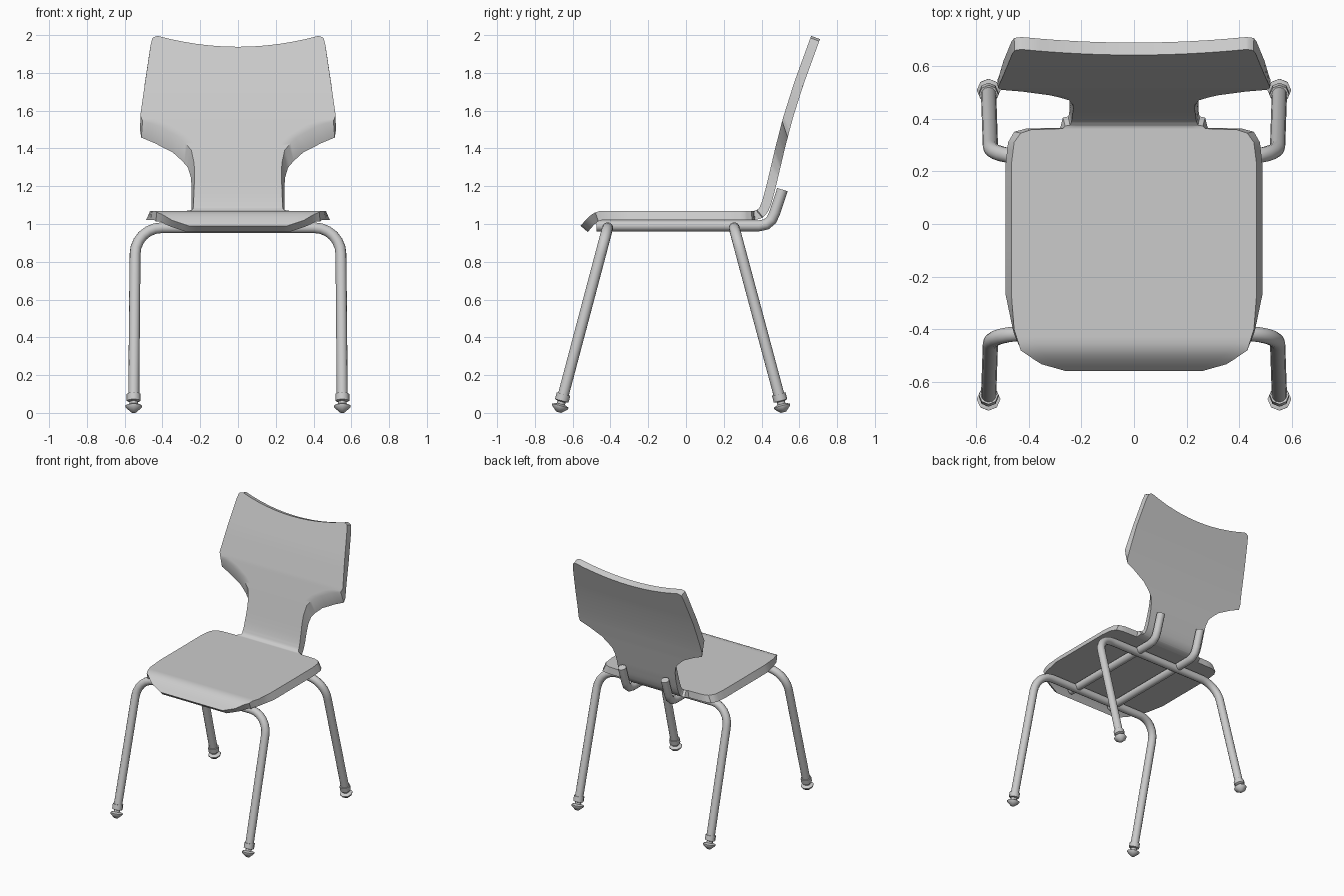
import bpy, bmesh, math
from mathutils import Vector

if "Cube" in bpy.data.objects:
    bpy.data.objects.remove(bpy.data.objects["Cube"])


def add_mesh(name, verts, faces, angle=40):
    me = bpy.data.meshes.new(name)
    me.from_pydata(verts, [], faces)
    bm = bmesh.new()
    bm.from_mesh(me)
    bmesh.ops.recalc_face_normals(bm, faces=bm.faces)
    bm.to_mesh(me)
    bm.free()
    ob = bpy.data.objects.new(name, me)
    bpy.context.collection.objects.link(ob)
    smooth(ob, angle)
    return ob


def smooth(ob, angle):
    bpy.ops.object.select_all(action='DESELECT')
    ob.select_set(True)
    bpy.context.view_layer.objects.active = ob
    bpy.ops.object.shade_smooth_by_angle(angle=math.radians(angle))


def tube(name, pts, r):
    cu = bpy.data.curves.new(name + "_path", 'CURVE')
    cu.dimensions = '3D'
    cu.bevel_depth = r
    cu.bevel_resolution = 4
    cu.use_fill_caps = True
    sp = cu.splines.new('POLY')
    sp.points.add(len(pts) - 1)
    for p, co in zip(sp.points, pts):
        p.co = (*co, 1)
    tmp = bpy.data.objects.new(name + "_path", cu)
    bpy.context.collection.objects.link(tmp)
    dg = bpy.context.evaluated_depsgraph_get()
    me = bpy.data.meshes.new_from_object(tmp.evaluated_get(dg))
    bpy.data.objects.remove(tmp)
    ob = bpy.data.objects.new(name, me)
    bpy.context.collection.objects.link(ob)
    smooth(ob, 50)
    return ob


# Side profile of the shell's upper surface: (parameter, y, z)
PROFILE = [(-.56, -.558, .99), (-.52, -.524, 1.03), (-.49, -.49, 1.058), (-.455, -.455, 1.07),
           (.37, .37, 1.07), (1.085, .388, 1.085), (1.12, .403, 1.12), (1.2, .425, 1.2),
           (1.4, .472, 1.4), (1.56, .513, 1.56), (1.75, .573, 1.75), (2.0, .664, 2.0)]
THICK = 0.05


def at(t):
    i = 0
    while i < len(PROFILE) - 2 and t > PROFILE[i + 1][0]:
        i += 1
    (a, y0, z0), (b, y1, z1) = PROFILE[i], PROFILE[i + 1]
    k = (t - a) / (b - a)
    return Vector((0, y0 + (y1 - y0) * k, z0 + (z1 - z0) * k))


def shell_point(t, x, off):
    # scooped top edge of the backrest
    t -= max(0, (t - 1.7) / .3) * .062 * max(0, 1 - (x / .44) ** 2)
    d = (at(t + .01) - at(t - .01)).normalized()
    p = at(t) + Vector((0, d.z, -d.y)) * off
    return (x, p.y, p.z)


# Outline rows: upper parameter, half width, lower parameter, half width
ROWS = [(-.56, .26, -.56, .27), (-.53, .35, -.53, .36), (-.48, .43, -.48, .435),
        (-.4, .455, -.4, .46), (-.27, .465, -.27, .487), (.23, .465, .23, .487),
        (.31, .455, .31, .478), (.345, .43, .35, .455), (.358, .39, .362, .41),
        (.362, .27, .365, .28), (.6, .243, .6, .25), (1.085, .237, 1.085, .245),
        (1.12, .235, 1.13, .245), (1.25, .23, 1.2, .245), (1.32, .232, 1.26, .25),
        (1.39, .247, 1.31, .265), (1.43, .28, 1.345, .295), (1.465, .32, 1.39, .345),
        (1.52, .425, 1.44, .44), (1.545, .505, 1.47, .512), (1.575, .517, 1.505, .518),
        (1.75, .492, 1.75, .495), (1.95, .462, 1.95, .465), (1.985, .453, 1.985, .455),
        (2.0, .425, 2.0, .425)]

# Seat and backrest shell: loft of closed rings, capped at both ends
N, SUB = 12, 3
rows = [ROWS[0]]
for a, b in zip(ROWS, ROWS[1:]):
    for k in range(1, SUB + 1):
        rows.append([p + (q - p) * k / SUB for p, q in zip(a, b)])
verts, faces = [], []
us = [-1 + 2 * i / N for i in range(N + 1)]
for t, w, tb, wb in rows:
    verts += [shell_point(t, u * w, 0) for u in us]
    verts += [shell_point(tb, u * wb, THICK) for u in reversed(us)]
M = 2 * (N + 1)
for r in range(len(rows) - 1):
    for i in range(M):
        j = (i + 1) % M
        faces.append((r * M + i, r * M + j, r * M + M + j, r * M + M + i))
for base in (0, (len(rows) - 1) * M):
    for i in range(N):
        faces.append((base + i, base + i + 1, base + M - 2 - i, base + M - 1 - i))
add_mesh("seat_shell", verts, faces, 35)

# Glide foot profile: (radius, distance along leg)
FOOT = [(.037, 0), (.037, .037), (.022, .042), (.022, .055), (.045, .064), (.043, .074), (.014, .1)]


def foot(name, x, y, z, axis):
    side = Vector((1, 0, 0))
    other = axis.cross(side)
    v, f, S = [], [], 8
    for r, d in FOOT:
        for i in range(S):
            a = 2 * math.pi * i / S
            v.append(Vector((x, y, z)) + axis * d + (side * math.cos(a) + other * math.sin(a)) * r)
    for k in range(len(FOOT) - 1):
        for i in range(S):
            j = (i + 1) % S
            f.append((k * S + i, k * S + j, k * S + S + j, k * S + S + i))
    f += [tuple(range(S)), tuple(range(len(v) - S, len(v)))]
    add_mesh(name, v, f, 50)


# Leg frames: one bent tube per pair of legs, splayed in y
for name, y0, slope in (("front", -.415, -.265), ("rear", .255, .268)):
    half = [(.552, .08)]
    for k in range(7):
        a = math.pi / 2 * k / 6
        half.append((.405 + .14 * math.cos(a), .84 + .14 * math.sin(a)))
    path = half + [(-x, z) for x, z in reversed(half)]
    tube(name + "_leg_frame", [(x, y0 + slope * (.98 - z), z) for x, z in path], .029)
    axis = Vector((0, slope, -1)).normalized()
    for sx, side in ((1, "right"), (-1, "left")):
        foot(f"{name}_{side}_foot", sx * .552, y0 + slope * .88, .1, axis)

# Support rails running under the seat and up behind the backrest
RAIL = [(-.475, .99), (.385, .99), (.425, .998), (.453, 1.022), (.47, 1.06), (.507, 1.172), (.51, 1.182)]
for sx, side in ((1, "right"), (-1, "left")):
    tube(side + "_support_rail", [(sx * .18, y, z) for y, z in RAIL], .029)
